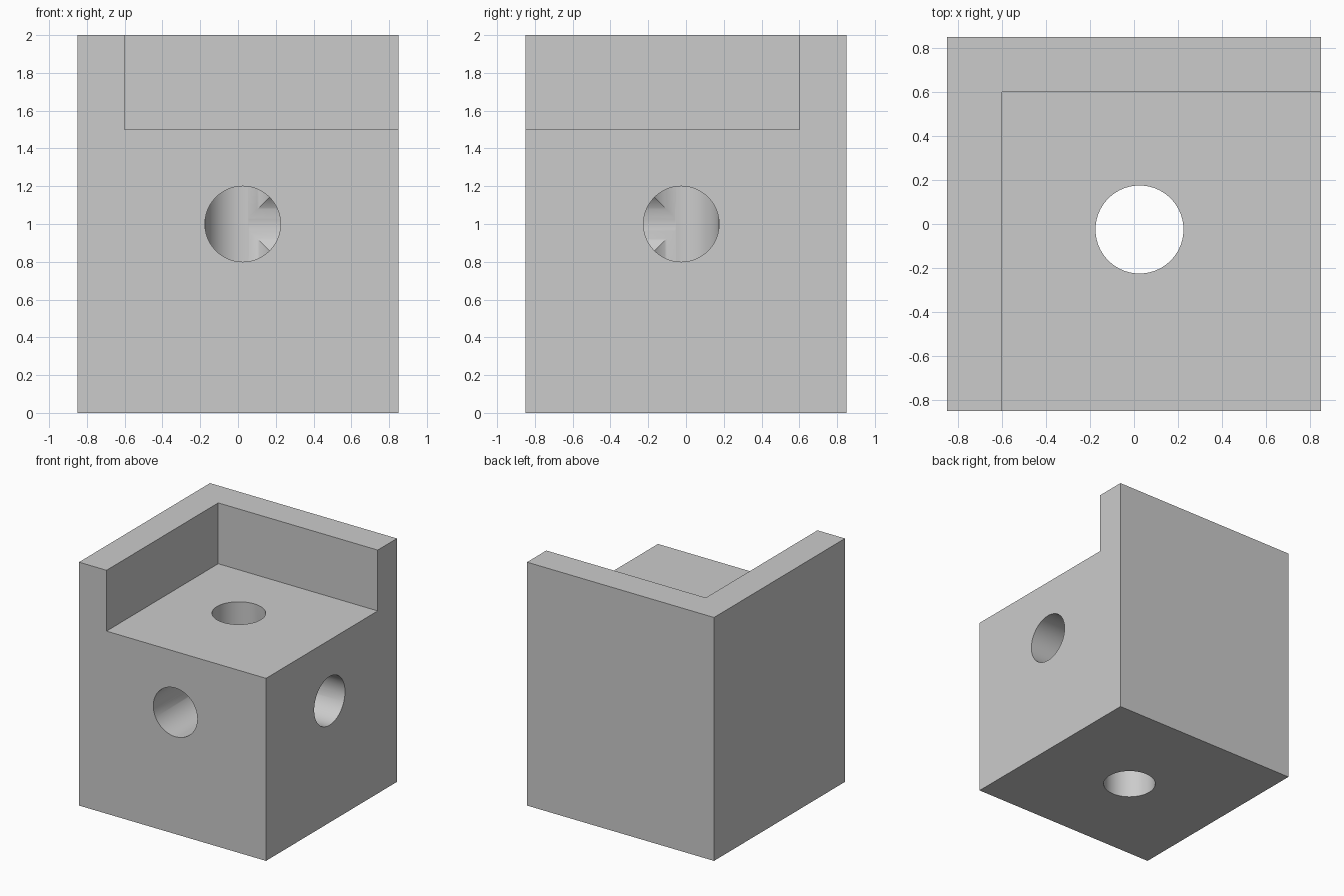
import bpy
import math

cube = bpy.data.objects.get("Cube")
if cube:
    bpy.data.objects.remove(cube, do_unlink=True)

HALF, HEIGHT = 0.85, 2.0
WALL, LEDGE = 0.25, 1.5
RADIUS = 0.2
CX, CY, CZ = 0.025, -0.025, 1.0
GAP = 0.03  # side bores stop just short of the upright bore's axis

grey = bpy.data.materials.new("plain grey")
grey.use_nodes = True
colour = (0.6, 0.6, 0.6, 1)
grey.diffuse_color = colour
grey.node_tree.nodes["Principled BSDF"].inputs["Base Color"].default_value = colour


def box(name, low, high):
    bpy.ops.mesh.primitive_cube_add(size=1, location=[(a + b) / 2 for a, b in zip(low, high)])
    ob = bpy.context.object
    ob.name = name
    ob.scale = [b - a for a, b in zip(low, high)]
    bpy.ops.object.transform_apply(location=True, rotation=True, scale=True)
    ob.data.materials.append(grey)
    return ob


def bore(name, centre, length, rotation=(0, 0, 0)):
    bpy.ops.mesh.primitive_cylinder_add(vertices=96, radius=RADIUS, depth=length,
                                        location=centre, rotation=rotation)
    ob = bpy.context.object
    ob.name = name
    ob.data.materials.append(grey)
    return ob


# Solid block
block = box("corner_block", (-HALF, -HALF, 0), (HALF, HALF, HEIGHT))

# Cutters: the open corner on top, the through bore, and the two side bores
reach = 1.0
right_start, front_start = CX + GAP, CY - GAP
cutters = [
    box("corner_cutter", (WALL - HALF, -reach, LEDGE), (reach, HALF - WALL, HEIGHT + 0.1)),
    bore("upright_bore_cutter", (CX, CY, CZ), HEIGHT + 0.2),
    bore("side_bore_cutter", ((right_start + reach) / 2, CY, CZ), reach - right_start,
         (0, math.pi / 2, 0)),
    bore("front_bore_cutter", (CX, (front_start - reach) / 2, CZ), reach + front_start,
         (math.pi / 2, 0, 0)),
]
bpy.ops.object.select_all(action='DESELECT')
block.select_set(True)
bpy.context.view_layer.objects.active = block
for cutter in cutters:
    cut = block.modifiers.new(cutter.name, 'BOOLEAN')
    cut.operation = 'DIFFERENCE'
    cut.solver = 'EXACT'
    cut.object = cutter
    bpy.ops.object.modifier_apply(modifier=cut.name)
for cutter in cutters:
    bpy.data.objects.remove(cutter, do_unlink=True)

# Round bores smooth, keep the block's edges crisp
bpy.ops.object.shade_smooth_by_angle(angle=math.radians(30))
